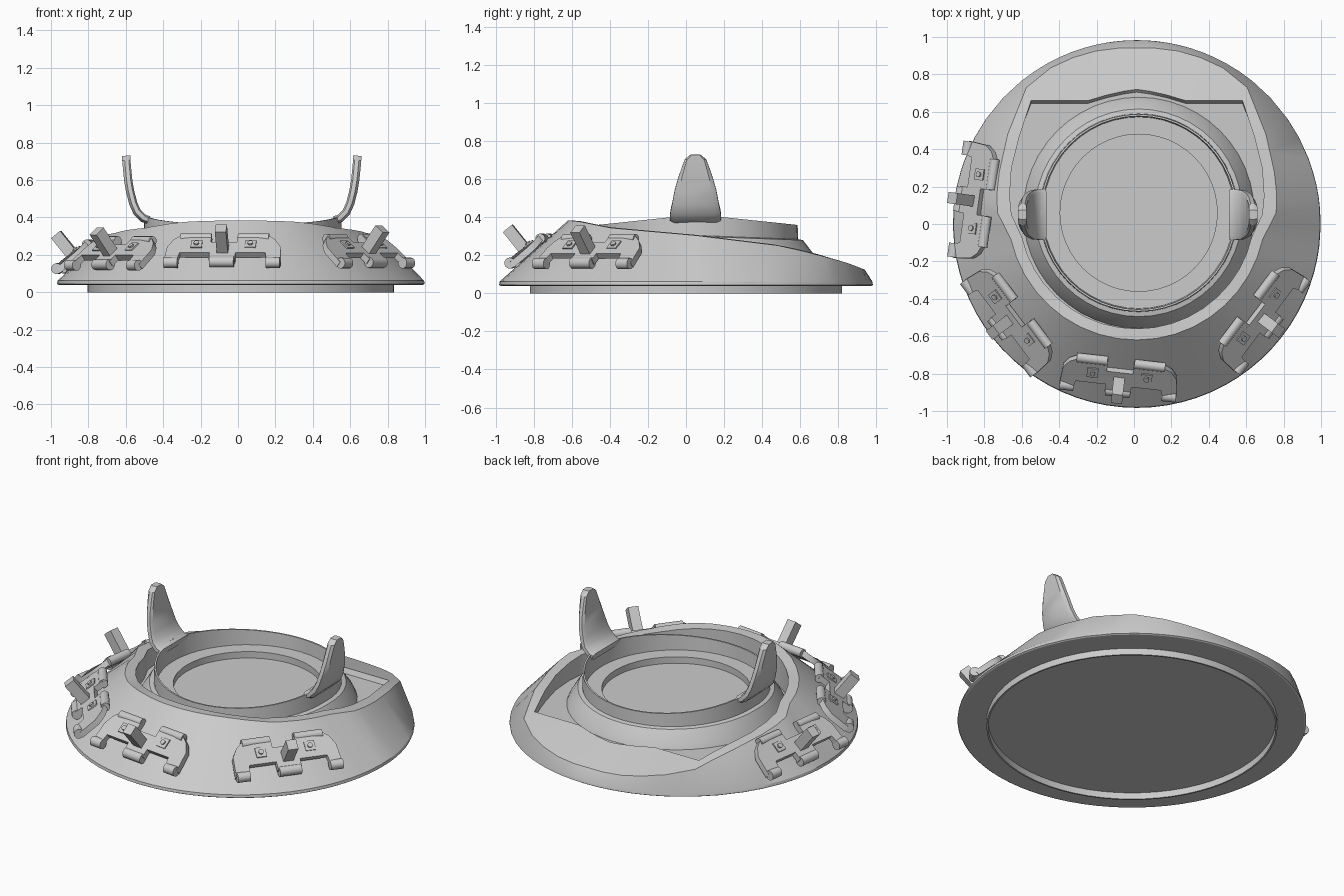
import bpy, bmesh, math
from mathutils import Matrix, Vector

if "Cube" in bpy.data.objects:
    bpy.data.objects.remove(bpy.data.objects["Cube"])

CX = 0.015  # body centre in x


def finish(name, bm, angle=30):
    bmesh.ops.recalc_face_normals(bm, faces=bm.faces)
    me = bpy.data.meshes.new(name)
    bm.to_mesh(me)
    bm.free()
    ob = bpy.data.objects.new(name, me)
    bpy.context.collection.objects.link(ob)
    bpy.ops.object.select_all(action='DESELECT')
    ob.select_set(True)
    bpy.context.view_layer.objects.active = ob
    bpy.ops.object.shade_smooth_by_angle(angle=math.radians(angle))
    return ob


def loft(name, loops, cap_start=True, cap_end=True, closed=False):
    bm = bmesh.new()
    rows = [[bm.verts.new(p) for p in lp] for lp in loops]
    n = len(rows[0])
    pairs = list(zip(rows, rows[1:])) + ([(rows[-1], rows[0])] if closed else [])
    for a, b in pairs:
        for i in range(n):
            j = (i + 1) % n
            bm.faces.new((a[i], a[j], b[j], b[i]))
    if cap_start and not closed:
        bm.faces.new(rows[0])
    if cap_end and not closed:
        bm.faces.new(rows[-1])
    return finish(name, bm)


def circle(r, z, n, cx=CX, cy=0.0):
    return [(cx + r * math.sin(2 * math.pi * i / n), cy - r * math.cos(2 * math.pi * i / n), z)
            for i in range(n)]


def lerp_table(tab, t):
    for (a, va), (b, vb) in zip(tab, tab[1:]):
        if t <= b:
            return va + (vb - va) * max(0, t - a) / (b - a)
    return tab[-1][1]


# --- main body: round skirt, slanted rim, sunken tray ---
def rim_z(y):
    return lerp_table([(-0.63, .385), (-.56, .378), (-.4, .345), (.05, .305), (.5, .25),
                       (.66, .212), (.85, .16), (.94, .125)], y)


outer, inner = [], []
for k in range(10):                      # circular front part
    a = math.radians(k * 8.6)
    outer.append((.69 * math.sin(a), .07 - .69 * math.cos(a)))
    inner.append((.63 * math.sin(a), .07 - .63 * math.cos(a)))
outer += [(.745, .06), (.748, .16), (.735, .28), (.69, .48), (.59, .73), (.46, .835),
          (.34, .89), (.22, .925), (.1, .94), (0, .94)]
inner += [(.67, .05), (.68, .15), (.67, .3), (.63, .46), (.565, .66), (.4, .66),
          (.26, .66), (.16, .69), (.07, .71), (0, .72)]


def whole(half):
    fine = []
    for (a, b), (c, d) in zip(half, half[1:]):
        fine += [(a, b), ((a + c) / 2, (b + d) / 2)]
    fine.append(half[-1])
    return fine + [(-x, y) for x, y in fine[-2:0:-1]]


out, inn = whole(outer), whole(inner)


def base_loop(r, z):
    return [(CX + r * x / math.hypot(x, y), r * y / math.hypot(x, y), z) for x, y in out]


loft("body", [
    base_loop(.975, .04), base_loop(.983, .045), base_loop(.98, .062),
    [(CX + x, y, rim_z(y)) for x, y in out],
    [(CX + x, y, rim_z(y) + .003) for x, y in inn],
    [(CX + x, y - (.015 if y > .6 else 0), .185) for x, y in inn]])

# --- thin locating ring underneath ---
loft("base_ring", [circle(.82, .045, 64), circle(.82, 0, 64), circle(.81, 0, 64),
                   circle(.81, .045, 64)], closed=True)

# --- central collar: saddle-shaped edge, inner ledge and sunken floor ---
N = 48


def saddle(r, z, lift):
    return [(x, y, z + lift * (1 - abs(y - .06) / r)) for x, y, z in circle(r, z, N, .025, .06)]


loft("collar", [saddle(.62, .18, 0), saddle(.605, .215, 0), saddle(.555, .28, .02),
                saddle(.53, .285, .02), saddle(.527, .36, .055), saddle(.517, .36, .055),
                saddle(.512, .28, 0), saddle(.42, .28, 0), saddle(.42, .24, 0)])

# --- two upright horns, mirrored ---
path = [(.495, .385, .135), (.525, .395, .135), (.56, .43, .132), (.58, .475, .122),
        (.597, .54, .11), (.607, .60, .093), (.613, .66, .073), (.617, .705, .056),
        (.618, .73, .025)]
for s, side in ((1, "right"), (-1, "left")):
    loops = []
    for i, (x, z, w) in enumerate(path):
        p, q = path[max(i - 1, 0)], path[min(i + 1, len(path) - 1)]
        d = Vector((q[0] - p[0], q[1] - p[1])).normalized()
        nx, nz = d.y * .022, -d.x * .022
        sec = [(-w, -.6), (-w, .4), (-w * .8, 1), (w * .8, 1), (w, .4), (w, -.6),
               (w * .85, -1), (-w * .85, -1)]
        loops.append([(.02 + s * (x + nx * t), .05 + y, z + nz * t) for y, t in sec])
    loft(side + "_horn", loops)


# --- hinged clips around the skirt ---
def box(bm, c, size):
    bmesh.ops.create_cube(bm, size=1, matrix=Matrix.Translation(c) @ Matrix.Diagonal((*size, 1)))


def cyl(bm, c, r, length, axis, seg=14):
    rot = Matrix.Rotation(math.pi / 2, 4, 'Y') if axis == 'X' else Matrix()
    bmesh.ops.create_cone(bm, cap_ends=True, segments=seg, radius1=r, radius2=r, depth=length,
                          matrix=Matrix.Translation(c) @ rot)


def clip(name, deg, r, z, tilt=39):
    bm = bmesh.new()
    half = [(.07, .04), (.07, .1), (.235, .1), (.275, .07), (.305, .02), (.315, -.1),
            (.24, -.1), (.23, -.05), (.07, -.05), (.07, -.1)]
    pts = half + [(-x, y) for x, y in reversed(half)]
    face = bm.faces.new([bm.verts.new((x, y, -.02)) for x, y in pts])
    ext = bmesh.ops.extrude_face_region(bm, geom=[face])
    bmesh.ops.translate(bm, vec=(0, 0, .035),
                        verts=[v for v in ext['geom'] if isinstance(v, bmesh.types.BMVert)])
    for v in bm.verts:                                  # wings bend onto the skirt
        v.co.z -= .25 * max(0, abs(v.co.x) - .23)
    cyl(bm, (0, -.105, -.005), .029, .13, 'X')          # middle knuckle
    box(bm, (0, -.025, .075), (.06, .062, .17))         # standing tab
    for s in (1, -1):
        cyl(bm, (s * .275, -.105, -.01), .029, .075, 'X')
        cyl(bm, (s * .155, .095, -.005), .026, .165, 'X')
        box(bm, (s * .145, .02, .016), (.06, .06, .008))
        cyl(bm, (s * .145, .02, .02), .015, .018, 'Z', 10)
    a = math.radians(deg)
    m = (Matrix.Translation((CX + r * math.sin(a), -r * math.cos(a), z))
         @ Matrix.Rotation(a, 4, 'Z') @ Matrix.Rotation(math.radians(tilt), 4, 'X'))
    bm.transform(m)
    finish(name, bm)


clip("front_clip", -6.5, .822, .233)
clip("right_clip", 53, .828, .23)
clip("front_left_clip", -53, .845, .218)
clip("left_clip", -98, .876, .2)
